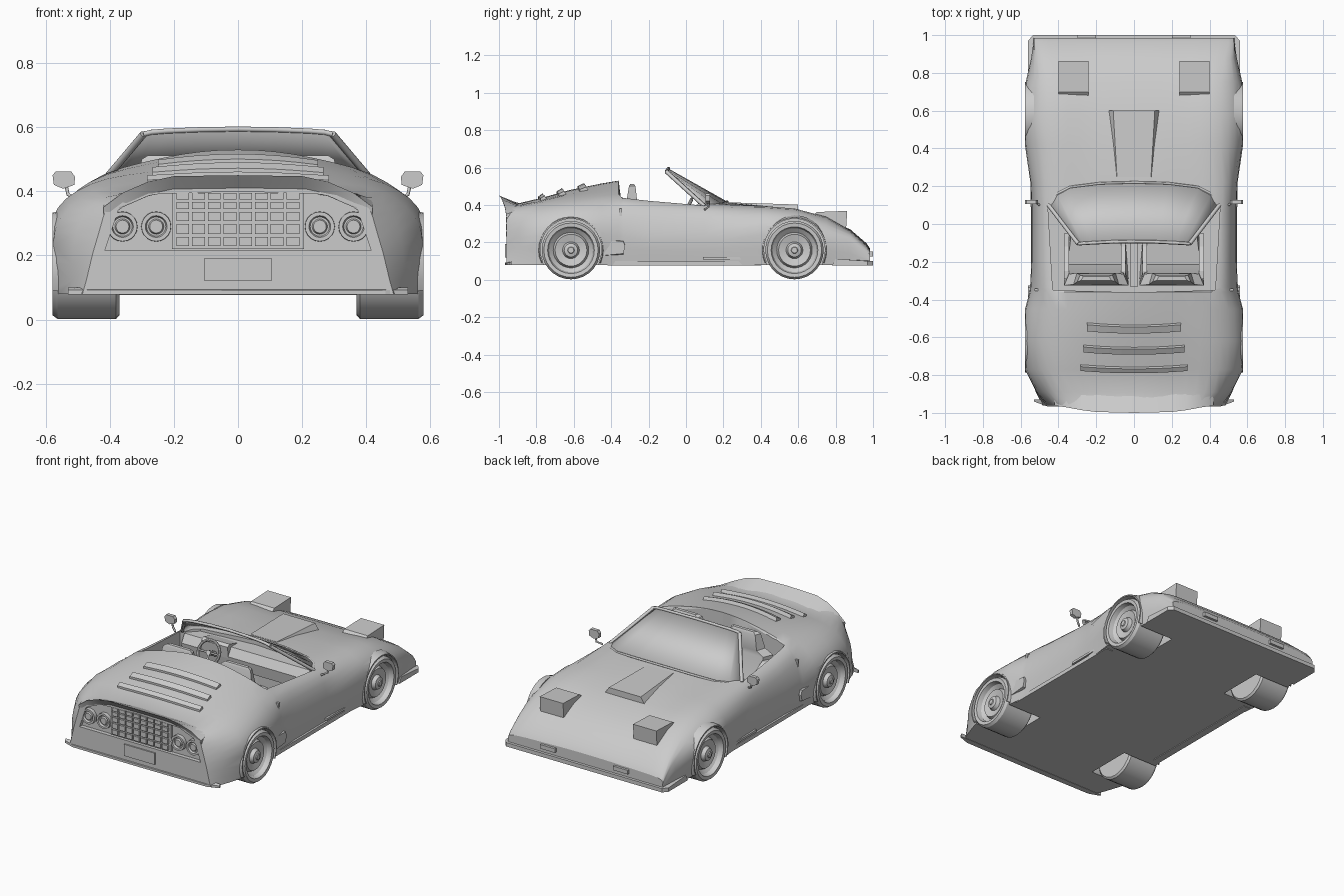
import bpy, bmesh, math
from mathutils import Vector
from mathutils.bvhtree import BVHTree

if "Cube" in bpy.data.objects:
    bpy.data.objects.remove(bpy.data.objects["Cube"])


def finish(ob, smooth=None, mirror=False):
    if mirror:
        ob.modifiers.new("mirror", 'MIRROR')
    bpy.ops.object.select_all(action='DESELECT')
    ob.select_set(True)
    bpy.context.view_layer.objects.active = ob
    if smooth:
        bpy.ops.object.shade_smooth_by_angle(angle=math.radians(smooth))
    return ob


def loft(name, rings, smooth=None, mirror=False, closed=True):
    """Skin a list of equal-length rings; closed rings get end caps."""
    bm = bmesh.new()
    rows = [[bm.verts.new(p) for p in r] for r in rings]
    n = len(rows[0])
    for a, b in zip(rows, rows[1:]):
        for i in range(n if closed else n - 1):
            j = (i + 1) % n
            bm.faces.new((a[i], a[j], b[j], b[i]))
    if closed:
        bm.faces.new(rows[0])
        bm.faces.new(rows[-1])
    bmesh.ops.recalc_face_normals(bm, faces=bm.faces)
    me = bpy.data.meshes.new(name)
    bm.to_mesh(me)
    bm.free()
    ob = bpy.data.objects.new(name, me)
    bpy.context.collection.objects.link(ob)
    return finish(ob, smooth, mirror)


def box(name, x0, x1, y0, y1, z0, z1, mirror=False):
    return loft(name, [[(x0, y0, z), (x1, y0, z), (x1, y1, z), (x0, y1, z)] for z in (z0, z1)], None, mirror)


def lathe(name, profile, centre, axis, n=28, mirror=False):
    """Profile of (offset along axis, radius); axis is 'x' or 'y'."""
    rings = []
    for d, r in profile:
        ring = []
        for i in range(n):
            a = 2 * math.pi * i / n
            u, v = r * math.cos(a), r * math.sin(a)
            o = (d, u, v) if axis == 'x' else (u, d, v)
            ring.append(tuple(c + k for c, k in zip(centre, o)))
        rings.append(ring)
    return loft(name, rings, 30, mirror)


def tube(name, pts, r, mirror=False):
    cu = bpy.data.curves.new(name, 'CURVE')
    cu.dimensions, cu.bevel_depth, cu.bevel_resolution = '3D', r, 1
    cu.use_fill_caps = True
    sp = cu.splines.new('POLY')
    sp.points.add(len(pts) - 1)
    for p, q in zip(sp.points, pts):
        p.co = (*q, 1)
    ob = bpy.data.objects.new(name, cu)
    bpy.context.collection.objects.link(ob)
    if mirror:
        ob.modifiers.new("mirror", 'MIRROR')
    return ob


def cut(ob, cutter):
    m = ob.modifiers.new("cut", 'BOOLEAN')
    m.operation, m.solver, m.object = 'DIFFERENCE', 'EXACT', cutter
    finish(ob)
    bpy.ops.object.modifier_apply(modifier=m.name)
    bpy.data.objects.remove(cutter)


def sym(half):
    """Mirror a half outline given from +x side towards the centre line."""
    return half + [(-p[0], *p[1:]) for p in reversed(half) if abs(p[0]) > 1e-6]


# Body stations: y, bottom half width, widest x, z of it, shoulder x, z, centre z
stations = [
    (-.96, .485, .44, .25, .38, .38, .425), (-.89, .52, .505, .27, .42, .38, .41),
    (-.77, .56, .57, .28, .45, .40, .438), (-.62, .565, .58, .31, .46, .422, .48),
    (-.45, .555, .572, .30, .46, .43, .515), (-.36, .54, .548, .28, .46, .43, .53),
    (-.335, .54, .545, .28, .46, .43, .44), (-.20, .53, .54, .25, .465, .415, .42),
    (.10, .53, .54, .25, .47, .392, .42), (.22, .535, .545, .26, .47, .388, .415),
    (.42, .56, .572, .29, .46, .385, .395), (.58, .565, .58, .28, .46, .375, .37),
    (.75, .555, .568, .24, .46, .33, .33), (.88, .54, .54, .20, .48, .255, .268),
    (.965, .53, .53, .13, .50, .18, .195), (.985, .53, .53, .11, .50, .15, .165)]


def section(s):
    y, wb, wm, zm, ws, zs, zc = s
    k = [(wb, .08), (wm, zm), (ws, zs), (ws * .5, zs + (zc - zs) * .75), (0, zc)]
    k = [(wb * 2 - wm, .0)] + k + [(-k[3][0], k[3][1])]
    half = []
    for i in range(1, 5):
        a, b, c, d = (Vector(q) for q in k[i - 1:i + 3])
        for j in range(4):
            t = j / 4
            p = .5 * (2 * b + (c - a) * t + (2 * a - 5 * b + 4 * c - d) * t * t + (3 * b - a - 3 * c + d) * t ** 3)
            half.append((p.x, y, p.y))
    return sym(half + [(0, y, zc)])


body = loft("body", [section(s) for s in stations])
bvh = BVHTree.FromPolygons([v.co.copy() for v in body.data.vertices], [tuple(p.vertices) for p in body.data.polygons])


def top(x, y):
    hit = bvh.ray_cast(Vector((x, y, 2)), Vector((0, 0, -1)))[0]
    return hit.z if hit else .3


# Wheel wells, cockpit opening and tail recess
WHEELS = (-.615, .58)
for y in WHEELS:
    for s in (-1, 1):
        cut(body, lathe("well_cutter", [(s * .32, .168), (s * .7, .168)], (0, y, .163), 'x', 32))
plan = sym([(.43, -.35), (.455, .08), (.37, .16), (0, .19)]) + [(0, -.362)]
cut(body, loft("cockpit_cutter", [[(x, y, z) for x, y in plan] for z in (.15, .8)]))
rear = sym([(.415, .215), (.37, .35), (.27, .39), (0, .40)])
cut(body, loft("tail_cutter", [[(x, y, z) for x, z in rear] for y in (-1.1, -.935)]))
finish(body, 32)

# Wheels and arch lips
for y in WHEELS:
    lathe("wheel", [(.37, .09), (.37, .145), (.38, .156), (.562, .156), (.578, .145), (.576, .125), (.548, .117),
                    (.53, .095), (.55, .085), (.54, .045), (.562, .036), (.567, .018), (.572, .015)],
          (0, y, .158), 'x', 28, True)
    arc = [math.radians(-25 + 230 * i / 20) for i in range(21)]
    loft("arch_lip", [[(x, y + r * math.cos(a), .163 + r * math.sin(a))
                       for x, r in ((.53, .163), (.578, .163), (.578, .17), (.53, .182))] for a in arc], 35, True)

# Tail lip, grille, lamps and plate
lip = [(.42, -.962, .35), (.36, -.97, .395), (.28, -.985, .43), (.2, -.995, .447), (0, -1, .45)]
loft("tail_lip", [[(x, -.89, top(x, -.89) - .004), (x, y, z), (x, -.955, z - .045)] for x, y, z in sym(lip)], 35)
box("grille_panel", -.205, .205, -.95, -.93, .22, .40)
for i in range(8):
    for z0, z1 in ((.23, .258), (.267, .298), (.307, .335), (.344, .367), (.374, .395)):
        x = -.172 + i * .049
        box("grille_cell", x - .02, x + .02, -.962, -.95, z0, z1)
for x in (.255, .36):
    lathe("tail_lamp", [(-.93, .047), (-.958, .046), (-.958, .034), (-.945, .03), (-.945, .024), (-.955, .02)],
          (x, 0, .29), 'y', 20, True)
box("number_plate", -.105, .105, -.968, -.95, .12, .192)
loft("rear_skirt", [[(x, y, z) for y, z in ((ya, .078), (ya, .092), (-.93, .10), (-.93, .078))]
                    for x, ya in sym([(.53, -.94), (.46, -.965), (0, -.968)])])

# Engine lid louvres
for y0, y1, w in ((-.58, -.53, .25), (-.692, -.648, .267), (-.79, -.752, .283)):
    rings = []
    for i in range(9):
        x = w * (i / 4 - 1)
        b = .012 * (i / 4 - 1) ** 2
        rings.append([(x, y0 + b, top(x, y0 + b) - .01), (x, y0 + b, top(x, y0 + b) + .012),
                      (x, y1 + b - .015, top(x, y1 + b) + .018), (x, y1 + b, top(x, y1 + b) - .01)])
    loft("louvre", rings)

# Bonnet scoop, pop-up lamps, splitter and front lights
loft("bonnet_scoop", [[(-w, y, z0), (-u, y, z1), (u, y, z1), (w, y, z0)]
                      for y, w, u, z0, z1 in ((.25, .105, .09, .39, .413), (.60, .15, .11, .34, .402))])
loft("popup_lamp", [[(x, .66, .33), (x, .70, .362), (x, .862, .368), (x, .855, .26)] for x in (.24, .40)], None, True)
loft("splitter", [[(x, .78, .076), (x, y, .076), (x, y, .10), (x, .80, .112)]
                  for x, y in sym([(.56, .97), (.535, 1), (0, 1)])])
box("front_light", .20, .30, .94, 1.0, .125, .15, True)

# Sills, side intakes, door handles
box("sill", .50, .545, -.42, .40, .076, .10, True)
box("sill_trim", .52, .548, .09, .40, .108, .122, True)
loft("side_intake", [[(x, -.44, z0), (x, -.44, z1), (x, -.335, z1 - .005), (x, -.325, z1 - .03), (x, -.335, z0 + .01)]
                     for x, z0, z1 in ((.52, .12, .22), (.562, .13, .21))], None, True)
box("door_handle", .50, .528, -.355, -.342, .33, .38, True)

# Windscreen and frame
base = sym([(.452, .10, .392), (.41, .16, .40), (.34, .195, .405), (.18, .215, .415), (0, .22, .418)])
head = sym([(.295, -.105, .578), (.27, -.103, .584), (.22, -.10, .588), (.12, -.095, .592), (0, -.093, .594)])
glass = loft("windscreen", [base, head], 30, False, False)
glass.modifiers.new("thick", 'SOLIDIFY').thickness = .008
tube("windscreen_header", head, .009)
tube("windscreen_base", base, .007)
tube("windscreen_pillar", [base[0], head[0]], .011, True)

# Door mirrors
hexa = [(.508, .445), (.52, .462), (.568, .462), (.578, .45), (.574, .42), (.545, .408), (.51, .42)]
loft("mirror", [[(x, y, z) for x, z in hexa] for y in (.105, .128)], None, True)
tube("mirror_stalk", [(.535, .12, .415), (.53, .12, .39), (.50, .10, .375)], .006, True)

# Seats
loft("seat_cushion", [[(x0, -.29, z), (x1, -.29, z), (x1 - d, -.03, z + .03), (x0 + d, -.03, z + .03)]
                      for x0, x1, z, d in ((.03, .37, .15, .02), (.04, .36, .23, .03))], None, True)
loft("seat_back", [[(.20 - w, y, z), (.20 + w, y, z), (.20 + w * .85, y + t, z), (.20 - w * .85, y + t, z)]
                   for z, y, w, t in ((.2, -.30, .17, .10), (.38, -.325, .17, .06), (.41, -.32, .12, .06),
                                      (.5, -.305, .10, .035), (.512, -.298, .08, .02))], 30, True)
for x in (.045, .345):
    loft("seat_bolster", [[(x, -.29, z), (x + .025, -.29, z), (x + .025, y, z), (x, y, z)]
                          for z, y in ((.2, -.05), (.29, -.12), (.36, -.25))], None, True)

# Dashboard and steering wheel
box("centre_tunnel", -.022, .022, -.33, .12, .15, .26)
loft("dashboard", [[(x, .19, .25), (x, .07, .27), (x, .06, .34), (x, .09, .39), (x, .19, .392)] for x in (-.43, .43)])
loft("instrument_pod", [[(x, .06, .33), (x, .055, .40), (x, .075, .412), (x, .16, .39)] for x in (-.29, -.11)])
bpy.ops.mesh.primitive_torus_add(major_segments=24, minor_segments=8, major_radius=.072, minor_radius=.009,
                                 location=(-.2, 0, .365), rotation=(math.radians(65), 0, 0))
bpy.context.object.name = "steering_wheel"
finish(bpy.context.object, 40)
hub = (-.2, .005, .363)
for a in (0, 180, 270):
    c, s = math.cos(math.radians(a)) * .07, math.sin(math.radians(a)) * .07
    tube("steering_spoke", [hub, (-.2 + c, s * .42, .365 + s * .91)], .006)
tube("steering_column", [(-.2, -.006, .367), (-.2, .09, .32)], .016)
